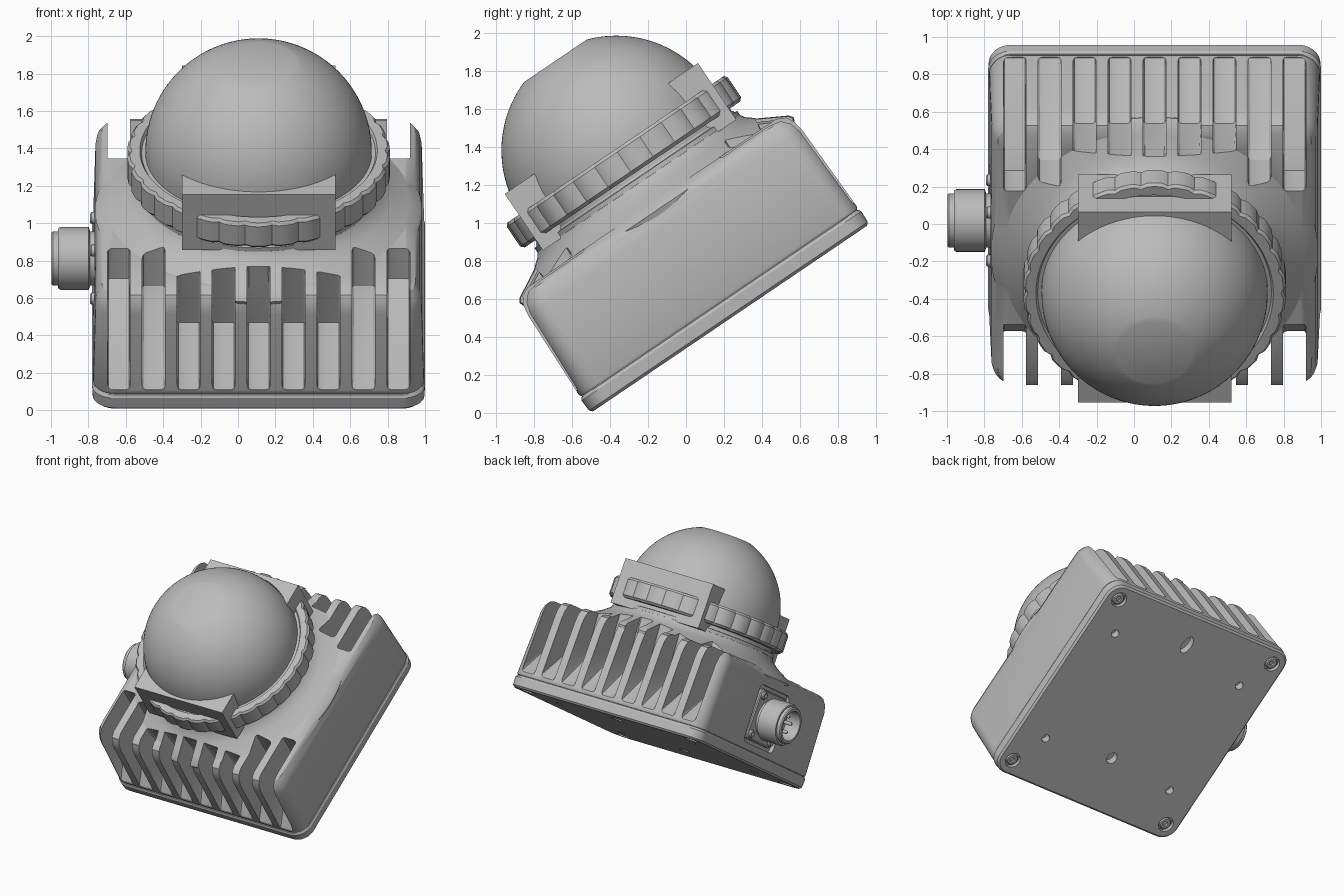
import bpy, bmesh
from math import sin, cos, pi, radians
from mathutils import Matrix, Vector

cube = bpy.data.objects.get("Cube")
if cube:
    bpy.data.objects.remove(cube, do_unlink=True)

# The unit is modelled upright, then tilted forward by this placement
TILT = Matrix.Translation((0.11, 0.232, 0.497)) @ Matrix.Rotation(radians(34.1), 4, 'X')
SIDEWAYS = Matrix.Translation((0, 0, 0.38)) @ Matrix.Rotation(-pi / 2, 4, 'Y')

grey = bpy.data.materials.new("plain_grey")
grey.use_nodes = True
grey.diffuse_color = (0.5, 0.5, 0.5, 1)
grey.node_tree.nodes["Principled BSDF"].inputs["Base Color"].default_value = (0.5, 0.5, 0.5, 1)


def finish(name, bm):
    bmesh.ops.recalc_face_normals(bm, faces=bm.faces)
    mesh = bpy.data.meshes.new(name)
    bm.to_mesh(mesh)
    bm.free()
    mesh.materials.append(grey)
    ob = bpy.data.objects.new(name, mesh)
    ob.matrix_world = TILT
    bpy.context.collection.objects.link(ob)
    return ob


def skin(bm, rings, matrix=Matrix()):
    """Join rings of points with quads and cap both ends."""
    loops = [[bm.verts.new(matrix @ Vector(p)) for p in ring] for ring in rings]
    n = len(loops[0])
    for a, b in zip(loops, loops[1:]):
        for i in range(n):
            bm.faces.new((a[i], a[(i + 1) % n], b[(i + 1) % n], b[i]))
    bm.faces.new(loops[0][::-1])
    bm.faces.new(loops[-1])


def turn(bm, profile, n=96, matrix=Matrix(), ribbed=False):
    """Revolve (radius, height) points about the axis."""
    rings = []
    for r, h in profile:
        ring = []
        for i in range(n):
            rr = r - 0.014 if ribbed and r > 0.66 and i % 4 == 0 else r
            ring.append((rr * cos(2 * pi * i / n), rr * sin(2 * pi * i / n), h))
        rings.append(ring)
    skin(bm, rings, matrix)


def turned(name, profile, **options):
    bm = bmesh.new()
    turn(bm, profile, **options)
    return finish(name, bm)


def rounded_square(half, radius, h, steps=8):
    pts = []
    for q, (sx, sy) in enumerate([(1, 1), (-1, 1), (-1, -1), (1, -1)]):
        for i in range(steps + 1):
            a = pi / 2 * (q + i / steps)
            pts.append((sx * (half - radius) + radius * cos(a),
                        sy * (half - radius) + radius * sin(a), h))
    return pts


def squares(name, layers, matrix=Matrix()):
    bm = bmesh.new()
    skin(bm, [rounded_square(*layer) for layer in layers], matrix)
    return finish(name, bm)


def combine(ob, other, operation):
    """Apply a boolean and discard the helper."""
    other.hide_render = True
    mod = ob.modifiers.new("cut", 'BOOLEAN')
    mod.object, mod.operation, mod.solver = other, operation, 'EXACT'
    bpy.context.view_layer.update()
    deps = bpy.context.evaluated_depsgraph_get()
    mesh = bpy.data.meshes.new_from_object(ob.evaluated_get(deps))
    ob.modifiers.clear()
    ob.data = mesh
    bpy.data.objects.remove(other, do_unlink=True)


# Housing: tapered rounded block with a conical shoulder
housing = squares("housing", [(0.878, 0.11, 0.1), (0.885, 0.12, 0.115), (0.872, 0.12, 0.61),
                              (0.862, 0.12, 0.67), (0.838, 0.11, 0.712), (0.79, 0.09, 0.735)])
shoulder = turned("shoulder", [(0.6, 0.4), (0.84, 0.6), (0.875, 0.69), (0.86, 0.712), (0.8, 0.745),
                               (0.71, 0.795), (0.66, 0.835), (0.635, 0.875), (0.625, 0.9)])
combine(housing, shoulder, 'UNION')

# Cooling slots, nine on the front and nine on the back
bm = bmesh.new()
for side in (-1, 1):
    for k in range(-4, 5):
        top = {3: 0.5, 4: 0.43}.get(abs(k), 0.7)
        knee = [(0.55, 0.47), (top, 0.54)] if abs(k) > 2 else [(0.64, 0.4), (top, 0.8)]
        profile = [(1.0, 0.13), (0.88, 0.13)] + knee + [(top, 1.0), (1.0, 1.0)]
        part = bmesh.new()
        skin(part, [[(0.187 * k + e * 0.061, side * u, w) for u, w in profile] for e in (-1, 1)])
        long_edges = [e for e in part.edges if abs(e.verts[0].co.x - e.verts[1].co.x) < 1e-5
                      and max(v.co.z for v in e.verts) <= 1
                      and min(abs(v.co.y) for v in e.verts) < 0.99]
        bmesh.ops.bevel(part, geom=long_edges, offset=0.02, segments=2, affect='EDGES', profile=0.5)
        bmesh.ops.recalc_face_normals(part, faces=part.faces)
        temp = bpy.data.meshes.new("temp")
        part.to_mesh(temp)
        part.free()
        bm.from_mesh(temp)
        bpy.data.meshes.remove(temp)
combine(housing, finish("slot_cutter", bm), 'DIFFERENCE')

# Recess for the side connector
combine(housing, squares("recess_cutter", [(0.23, 0.04, 0.852), (0.23, 0.04, 1.0)], SIDEWAYS),
        'DIFFERENCE')

# Base plate with counterbores and mounting holes
plate = squares("base_plate", [(0.872, 0.11, 0), (0.887, 0.12, 0.015), (0.89, 0.12, 0.08),
                               (0.882, 0.12, 0.095), (0.86, 0.11, 0.105)])
signs = [(sx, sy) for sx in (-1, 1) for sy in (-1, 1)]
bm = bmesh.new()
for sx, sy in signs:
    turn(bm, [(0.062, -0.1), (0.062, 0.03)], 24, Matrix.Translation((sx * 0.765, sy * 0.765, 0)))
    turn(bm, [(0.032, -0.1), (0.032, 0.06)], 24, Matrix.Translation((sx * 0.62, sy * 0.5, 0)))
for y, stretch in ((0.64, 1.8), (-0.44, 1.15)):
    turn(bm, [(0.042, -0.1), (0.042, 0.06)], 24,
         Matrix.Translation((0, y, 0)) @ Matrix.Diagonal((1, stretch, 1, 1)))
combine(plate, finish("hole_cutter", bm), 'DIFFERENCE')

# Base screws with a socket
for sx, sy in signs:
    turned("base_screw", [(0.02, 0.025), (0.02, 0.008), (0.04, 0.008), (0.048, 0.016), (0.048, 0.04)],
           n=24, matrix=Matrix.Translation((sx * 0.765, sy * 0.765, 0)))

# Neck, ribbed bezel and flattened dome
turned("neck", [(0.6, 0.8), (0.645, 0.86), (0.645, 0.885), (0.62, 0.89), (0.62, 0.95)])
turned("bezel_ring", [(0.6, 0.917), (0.685, 0.917), (0.703, 0.935), (0.703, 1.06), (0.69, 1.077),
                      (0.635, 1.077), (0.625, 1.06), (0.58, 1.06)], n=120, ribbed=True)
dome = [(0.605, 0.98)] + [(0.605 * cos(radians(70.7 * i / 24)), 1.07 + 0.605 * sin(radians(70.7 * i / 24)))
                          for i in range(25)]
turned("dome", dome, n=128)

# Guard blocks before and behind the dome, hollowed to fit it
for name, side in (("front_guard", -1), ("back_guard", 1)):
    bm = bmesh.new()
    bmesh.ops.create_cube(bm, size=1, matrix=Matrix.Translation((0, side * 0.46, 1.03))
                          @ Matrix.Diagonal((0.82, 0.31, 0.36, 1)))
    guard = finish(name, bm)
    combine(guard, turned("guard_cutter", [(0.592, 0.5), (0.592, 1.5)], n=128), 'DIFFERENCE')

# Side connector: flange, threaded sleeve, pins and flange screws
squares("connector_flange", [(0.2, 0.04, 0.83), (0.2, 0.04, 0.87), (0.19, 0.035, 0.878)], SIDEWAYS)
turned("connector_sleeve", [(0.145, 0.84), (0.145, 0.9), (0.168, 0.908), (0.168, 1.06), (0.16, 1.072),
                            (0.145, 1.072), (0.145, 1.1), (0.137, 1.108), (0.118, 1.108),
                            (0.118, 0.98)], n=48, matrix=SIDEWAYS)
for i in range(5):
    a = 2 * pi * i / 5
    turned("connector_pin", [(0.014, 0.97), (0.014, 1.06), (0.008, 1.07)], n=12,
           matrix=SIDEWAYS @ Matrix.Translation((0.065 * cos(a), 0.065 * sin(a), 0)))
for sx, sy in signs:
    turned("flange_screw", [(0.032, 0.86), (0.032, 0.892), (0.026, 0.9), (0.013, 0.9), (0.013, 0.885)],
           n=20, matrix=SIDEWAYS @ Matrix.Translation((sx * 0.155, sy * 0.155, 0)))

# Smooth shading with crisp edges
bpy.ops.object.select_all(action='DESELECT')
for ob in bpy.context.collection.objects:
    if ob.type == 'MESH':
        ob.select_set(True)
        bpy.context.view_layer.objects.active = ob
bpy.ops.object.shade_smooth_by_angle(angle=radians(28))
